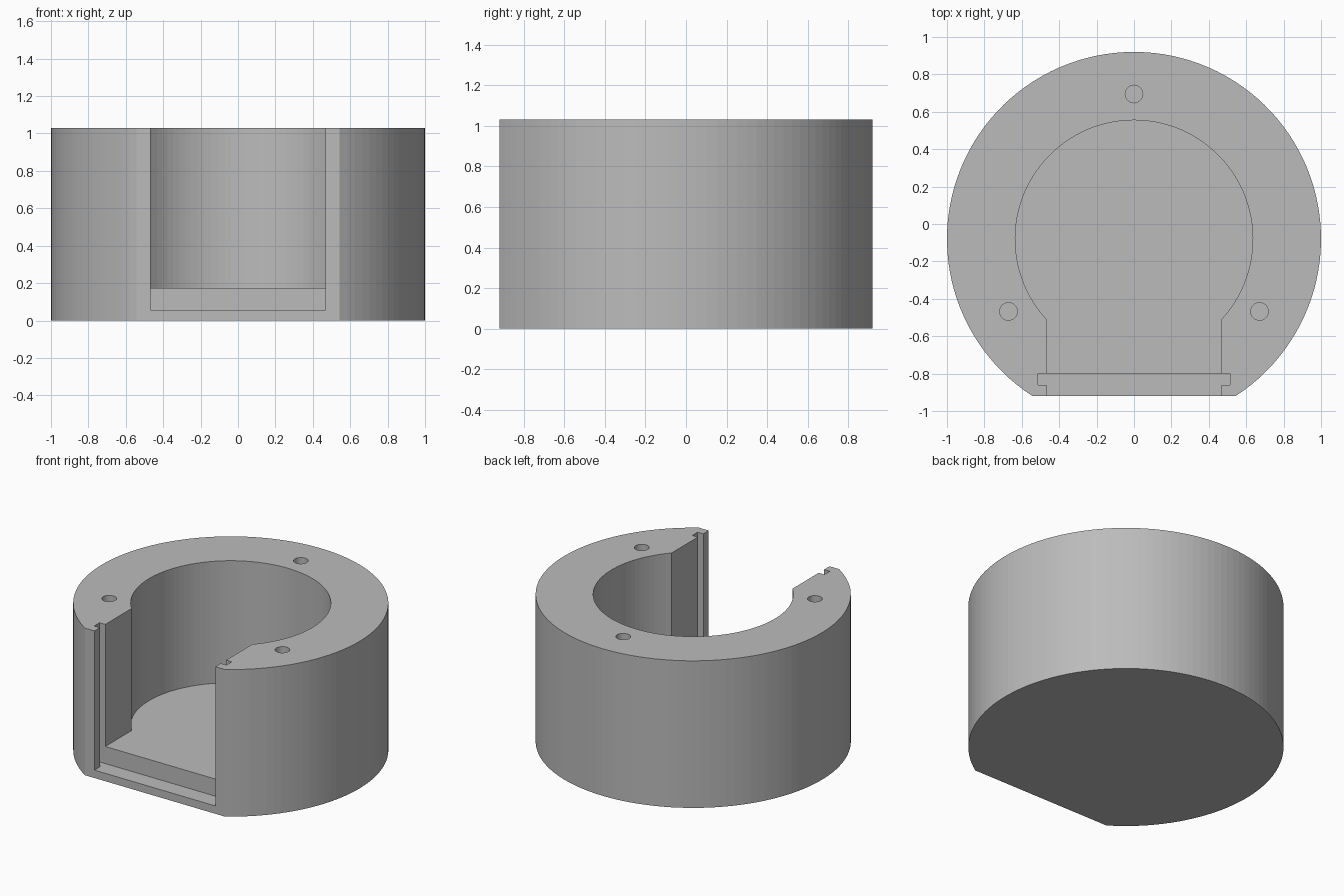
import bpy, bmesh
from math import sin, cos, pi, asin, radians

cube = bpy.data.objects.get("Cube")
if cube:
    bpy.data.objects.remove(cube, do_unlink=True)

HEIGHT = 1.03
CENTRE_Y = -0.08
FRONT_Y = -0.92
OPENING = 0.468     # half width of the front opening
TOP = HEIGHT + 0.1  # cutters overshoot the top

grey = bpy.data.materials.new("plain grey")
grey.use_nodes = True
colour = (0.5, 0.5, 0.5, 1)
grey.diffuse_color = colour
grey.node_tree.nodes["Principled BSDF"].inputs["Base Color"].default_value = colour


def arc(radius, half_width, steps):
    """Circle outline, left open at the front over the given half width."""
    gap = asin(half_width / radius)
    start, sweep = -pi / 2 + gap, 2 * pi - 2 * gap
    return [(radius * cos(start + sweep * i / steps),
             CENTRE_Y + radius * sin(start + sweep * i / steps))
            for i in range(steps + 1)]


def prism(name, outline, z0, z1):
    """Extrude a flat outline from z0 up to z1."""
    bm = bmesh.new()
    face = bm.faces.new([bm.verts.new((x, y, z0)) for x, y in outline])
    new = bmesh.ops.extrude_face_region(bm, geom=[face])["geom"]
    bmesh.ops.translate(bm, vec=(0, 0, z1 - z0),
                        verts=[v for v in new if isinstance(v, bmesh.types.BMVert)])
    bmesh.ops.recalc_face_normals(bm, faces=bm.faces)
    mesh = bpy.data.meshes.new(name)
    bm.to_mesh(mesh)
    bm.free()
    mesh.materials.append(grey)
    obj = bpy.data.objects.new(name, mesh)
    bpy.context.collection.objects.link(obj)
    return obj


def cut(target, cutter):
    mod = target.modifiers.new(cutter.name, "BOOLEAN")
    mod.operation, mod.solver, mod.object = "DIFFERENCE", "EXACT", cutter
    bpy.context.view_layer.objects.active = target
    bpy.ops.object.modifier_apply(modifier=mod.name)
    bpy.data.objects.remove(cutter, do_unlink=True)


# Round body with a flat front
body = prism("round_housing", arc(1, (1 - (FRONT_Y - CENTRE_Y) ** 2) ** 0.5, 100), 0, HEIGHT)

# Bore with a straight channel to the front
channel = [(-OPENING, -0.83), (OPENING, -0.83)]
cut(body, prism("bore_cutter", channel + arc(0.635, OPENING, 80), 0.175, TOP))

# Front opening with side grooves for a sliding panel
half = [(OPENING, -1), (OPENING, -0.86), (0.512, -0.86), (0.512, -0.80)]
slot = half + [(-x, y) for x, y in reversed(half)]
cut(body, prism("panel_slot_cutter", slot, 0.055, TOP))

# Three blind screw holes
for angle in (90, 210, 330):
    a = radians(angle)
    cx, cy = 0.775 * cos(a), CENTRE_Y + 0.775 * sin(a)
    ring = [(cx + 0.047 * cos(2 * pi * i / 32), cy + 0.047 * sin(2 * pi * i / 32))
            for i in range(32)]
    cut(body, prism("screw_hole_cutter", ring, 0.5, TOP))
